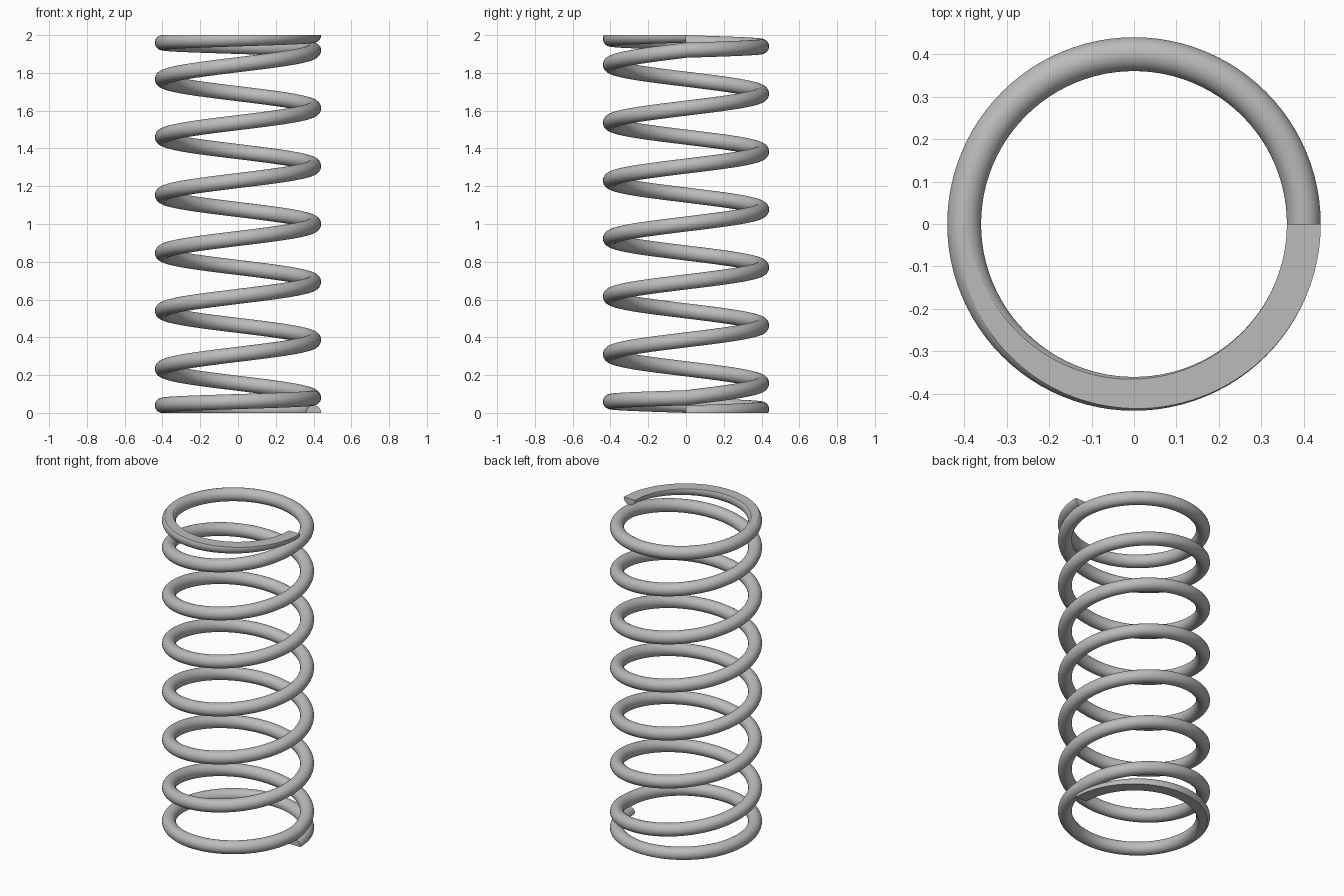
import bpy, bmesh, math
from mathutils import Vector

cube = bpy.data.objects.get("Cube")
if cube:
    bpy.data.objects.remove(cube, do_unlink=True)

COIL_R, WIRE_R, HEIGHT = 0.4, 0.04, 2.0
ACTIVE_TURNS, STEPS, SIDES = 6, 96, 32
TURNS = ACTIVE_TURNS + 2              # one closed turn at each end
CLOSED = 2 * WIRE_R                   # rise of a closed turn
PITCH = (HEIGHT - 2 * CLOSED) / ACTIVE_TURNS

steel = bpy.data.materials.new("grey steel")
steel.use_nodes = True
steel.diffuse_color = (0.5, 0.5, 0.5, 1)
steel.node_tree.nodes["Principled BSDF"].inputs["Base Color"].default_value = (0.5, 0.5, 0.5, 1)


def rise(t):
    """Height of the wire centre after t turns."""
    return CLOSED * (min(t, 1) + max(t - TURNS + 1, 0)) + PITCH * min(max(t - 1, 0), ACTIVE_TURNS)


def centre(t):
    a = math.tau * t
    return Vector((COIL_R * math.cos(a), COIL_R * math.sin(a), rise(t)))


# Sweep a round section along the helix
bm = bmesh.new()
rings = []
for i in range(TURNS * STEPS + 1):
    t = i / STEPS
    a = math.tau * t
    h = 0.5 / STEPS
    slope = (rise(t + h) - rise(t - h)) / (2 * h)
    if i in (0, TURNS * STEPS):
        slope = 0                     # square wire ends
    tangent = Vector((-math.sin(a), math.cos(a), slope / (math.tau * COIL_R))).normalized()
    out = Vector((math.cos(a), math.sin(a), 0))
    up = out.cross(tangent)
    rings.append([bm.verts.new(centre(t) + WIRE_R * (math.cos(b) * out + math.sin(b) * up))
                  for b in (math.tau * (k + 0.5) / SIDES for k in range(SIDES))])

for r, s in zip(rings, rings[1:]):
    for k in range(SIDES):
        n = (k + 1) % SIDES
        bm.faces.new((r[k], r[n], s[n], s[k])).smooth = True
caps = [bm.faces.new(rings[0]), bm.faces.new(rings[-1])]
bmesh.ops.recalc_face_normals(bm, faces=bm.faces[:])

# Grind both ends flat and close the cuts
for z, direction in ((0, -1), (HEIGHT, 1)):
    bmesh.ops.bisect_plane(bm, geom=bm.verts[:] + bm.edges[:] + bm.faces[:], dist=1e-6,
                           plane_co=(0, 0, z), plane_no=(0, 0, direction), clear_outer=True)
    rim = [e for e in bm.edges if e.is_boundary]
    bmesh.ops.holes_fill(bm, edges=rim, sides=0)
bmesh.ops.recalc_face_normals(bm, faces=bm.faces[:])

# Flat shading and crisp rims on the ground faces and wire ends
for f in bm.faces:
    ground = all(min(abs(v.co.z), abs(v.co.z - HEIGHT)) < 1e-5 for v in f.verts)
    wire_end = all(abs(v.co.y) < 1e-5 for v in f.verts)
    if ground or wire_end:
        f.smooth = False
        for e in f.edges:
            e.smooth = False

mesh = bpy.data.meshes.new("coil_spring")
bm.to_mesh(mesh)
bm.free()
mesh.materials.append(steel)
spring = bpy.data.objects.new("coil_spring", mesh)
bpy.context.collection.objects.link(spring)
